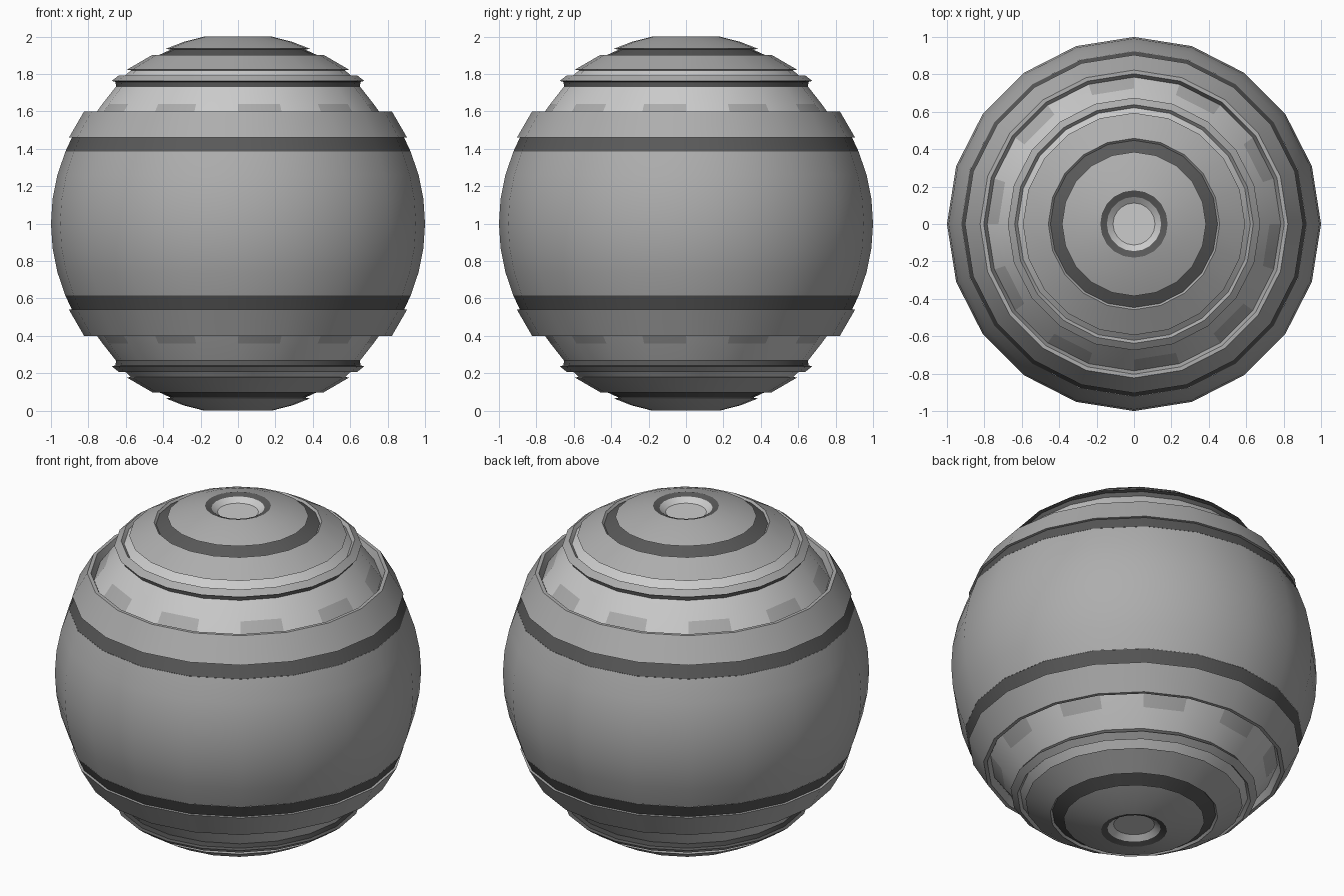
import bpy, bmesh, math

if "Cube" in bpy.data.objects:
    bpy.data.objects.remove(bpy.data.objects["Cube"])

SIDES = 20


def grey(name, v):
    m = bpy.data.materials.new(name)
    m.diffuse_color = (v, v, v, 1)
    m.use_nodes = True
    m.node_tree.nodes["Principled BSDF"].inputs["Base Color"].default_value = m.diffuse_color
    return m


LIGHT = grey("light_grey", 0.8)
MID = grey("mid_grey", 0.42)
DARK = grey("dark_grey", 0.1)


def lathe(name, profile, mat, mirror=True, cap=False, patch=None):
    """Turn an (r, height above centre) profile; mirror it to the lower half."""
    bm = bmesh.new()
    rings = []
    for r, z in profile:
        rings.append([bm.verts.new((r * math.cos(math.tau * i / SIDES),
                                    r * math.sin(math.tau * i / SIDES), z))
                      for i in range(SIDES)])
    for k, (a, b) in enumerate(zip(rings, rings[1:])):
        for i in range(SIDES):
            j = (i + 1) % SIDES
            f = bm.faces.new((a[i], a[j], b[j], b[i]))
            if patch and k == 0 and i % 2 == 1:
                f.material_index = 1
    if cap:
        bm.faces.new(rings[-1])
    me = bpy.data.meshes.new(name)
    bm.to_mesh(me)
    bm.free()
    me.materials.append(mat)
    if patch:
        me.materials.append(patch)
    ob = bpy.data.objects.new(name, me)
    ob.location.z = 1
    bpy.context.collection.objects.link(ob)
    bpy.ops.object.select_all(action='DESELECT')
    ob.select_set(True)
    bpy.context.view_layer.objects.active = ob
    bpy.ops.object.shade_smooth_by_angle(angle=math.radians(25))
    if mirror:
        mod = ob.modifiers.new("lower_half", 'MIRROR')
        mod.use_axis = (False, False, True)
    return ob


# broad middle shell
arc = [math.radians(22.6) * k / 3 for k in range(-3, 4)]
lathe("middle_shell", [(math.cos(a), math.sin(a)) for a in arc], MID, mirror=False)

# dark seam above the shell
lathe("dark_seam", [(0.923, 0.385), (0.888, 0.46)], DARK)

# shoulder plate with overhang and inner lip
lathe("shoulder_plate", [(0.888, 0.46), (0.904, 0.46), (0.823, 0.60),
                         (0.803, 0.60), (0.785, 0.557)], MID)

# light panel ring with darker windows on every other side
lathe("panel_ring", [(0.785, 0.557), (0.725, 0.64), (0.652, 0.733)], LIGHT,
      patch=MID)

# narrow collar: dark underside, lighter bevel
lathe("collar_underside", [(0.652, 0.733), (0.655, 0.758), (0.675, 0.763)], DARK)
lathe("collar", [(0.675, 0.763), (0.638, 0.792), (0.622, 0.775)], MID)

# light groove under the upper plate
lathe("light_groove", [(0.622, 0.775), (0.572, 0.82)], LIGHT)

# upper plate
lathe("upper_plate", [(0.572, 0.82), (0.594, 0.823), (0.458, 0.902),
                      (0.447, 0.89)], MID)

# dark groove under the pole cap
lathe("pole_groove", [(0.447, 0.89), (0.36, 0.93)], DARK)

# pole cap
lathe("pole_cap", [(0.36, 0.93), (0.385, 0.935), (0.29, 0.972), (0.18, 1.0)], MID)

# port at the pole: dark rim and light recessed dish
lathe("port_rim", [(0.18, 1.0), (0.145, 0.988)], DARK)
lathe("port_dish", [(0.145, 0.988), (0.112, 0.963)], LIGHT, cap=True)
